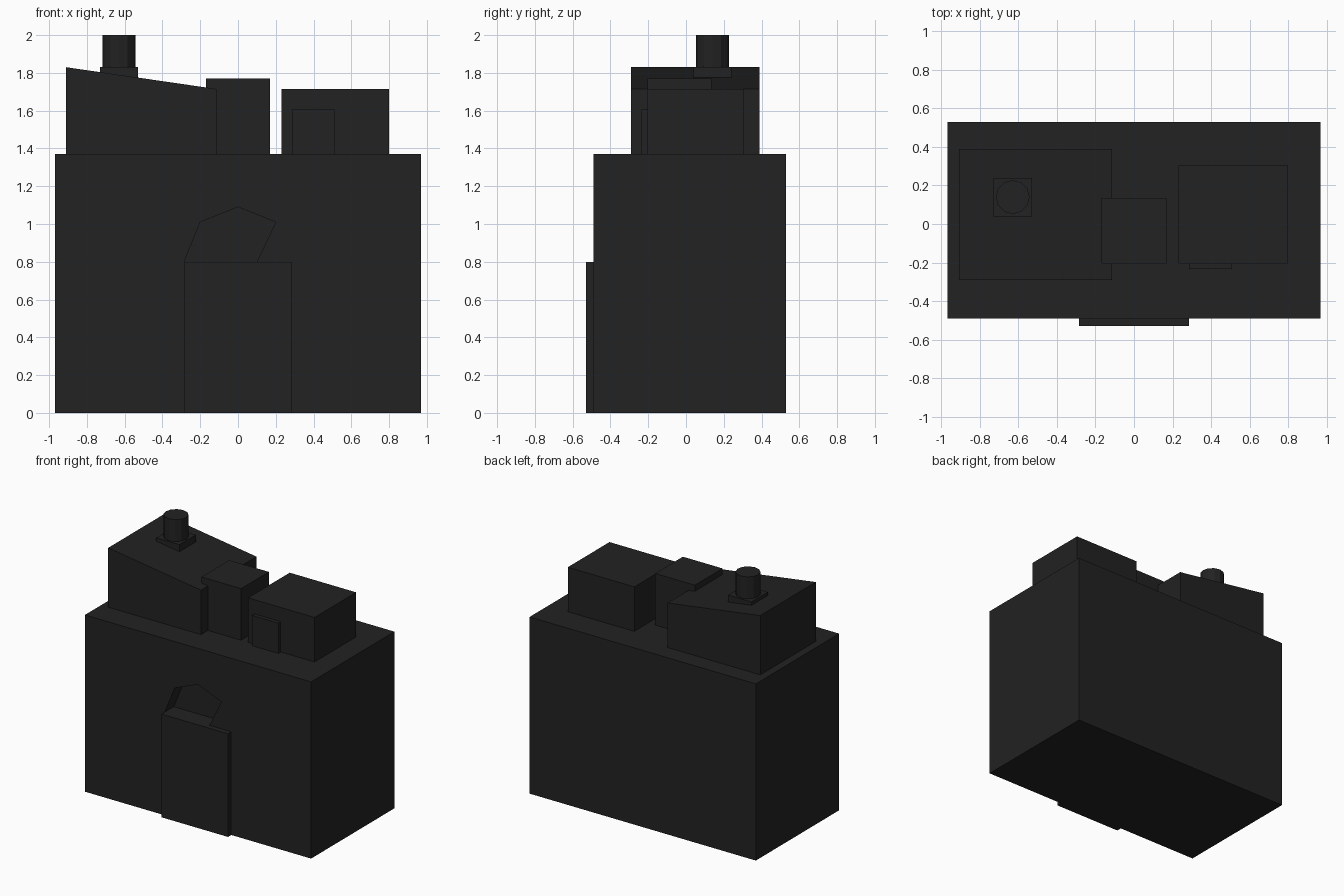
import bpy
import bmesh

old = bpy.data.objects.get("Cube")
if old:
    bpy.data.objects.remove(old, do_unlink=True)

# Single near-black material
charcoal = bpy.data.materials.new("charcoal")
charcoal.use_nodes = True
colour = (0.016, 0.016, 0.016, 1)
charcoal.diffuse_color = colour
charcoal.node_tree.nodes["Principled BSDF"].inputs["Base Color"].default_value = colour


def prism(name, profile, y0, y1):
    """Extrude an (x, z) outline from y0 back to y1."""
    bm = bmesh.new()
    face = bm.faces.new([bm.verts.new((x, y0, z)) for x, z in profile])
    new = bmesh.ops.extrude_face_region(bm, geom=[face])["geom"]
    moved = [v for v in new if isinstance(v, bmesh.types.BMVert)]
    bmesh.ops.translate(bm, vec=(0, y1 - y0, 0), verts=moved)
    bmesh.ops.recalc_face_normals(bm, faces=bm.faces)
    mesh = bpy.data.meshes.new(name)
    bm.to_mesh(mesh)
    bm.free()
    mesh.materials.append(charcoal)
    obj = bpy.data.objects.new(name, mesh)
    bpy.context.collection.objects.link(obj)
    return obj


def box(name, x, y, z):
    outline = [(x[0], z[0]), (x[1], z[0]), (x[1], z[1]), (x[0], z[1])]
    return prism(name, outline, *y)


# Main block with the arched recess above the door
body = box("main_block", (-0.97, 0.97), (-0.49, 0.53), (0, 1.37))
arch = [(-0.285, 0.8), (0.1, 0.8), (0.2, 1.01), (0, 1.09), (-0.2, 1.01)]
cutter = prism("arch_cutter", arch, -0.6, -0.38)
cutter.hide_render = True
cut = body.modifiers.new("arch_recess", "BOOLEAN")
cut.operation = "DIFFERENCE"
cut.solver = "EXACT"
cut.object = cutter
bpy.context.view_layer.objects.active = body
bpy.ops.object.modifier_apply(modifier=cut.name)
bpy.data.objects.remove(cutter, do_unlink=True)

# Door slab
box("door_slab", (-0.285, 0.285), (-0.53, -0.49), (0, 0.8))

# Rooftop volumes
slope = [(-0.91, 1.37), (-0.115, 1.37), (-0.115, 1.715), (-0.91, 1.83)]
prism("sloped_roof_room", slope, -0.29, 0.39)
box("middle_roof_room", (-0.17, 0.17), (-0.205, 0.135), (1.37, 1.77))
box("right_roof_room", (0.23, 0.8), (-0.205, 0.305), (1.37, 1.715))
box("roof_room_door", (0.285, 0.51), (-0.235, -0.205), (1.37, 1.605))

# Chimney
box("chimney_base", (-0.73, -0.53), (0.04, 0.24), (1.7, 1.83))
bpy.ops.mesh.primitive_cylinder_add(vertices=12, radius=0.088, depth=0.2,
                                    location=(-0.63, 0.14, 1.9))
chimney = bpy.context.object
chimney.name = "chimney_pipe"
chimney.data.materials.append(charcoal)
